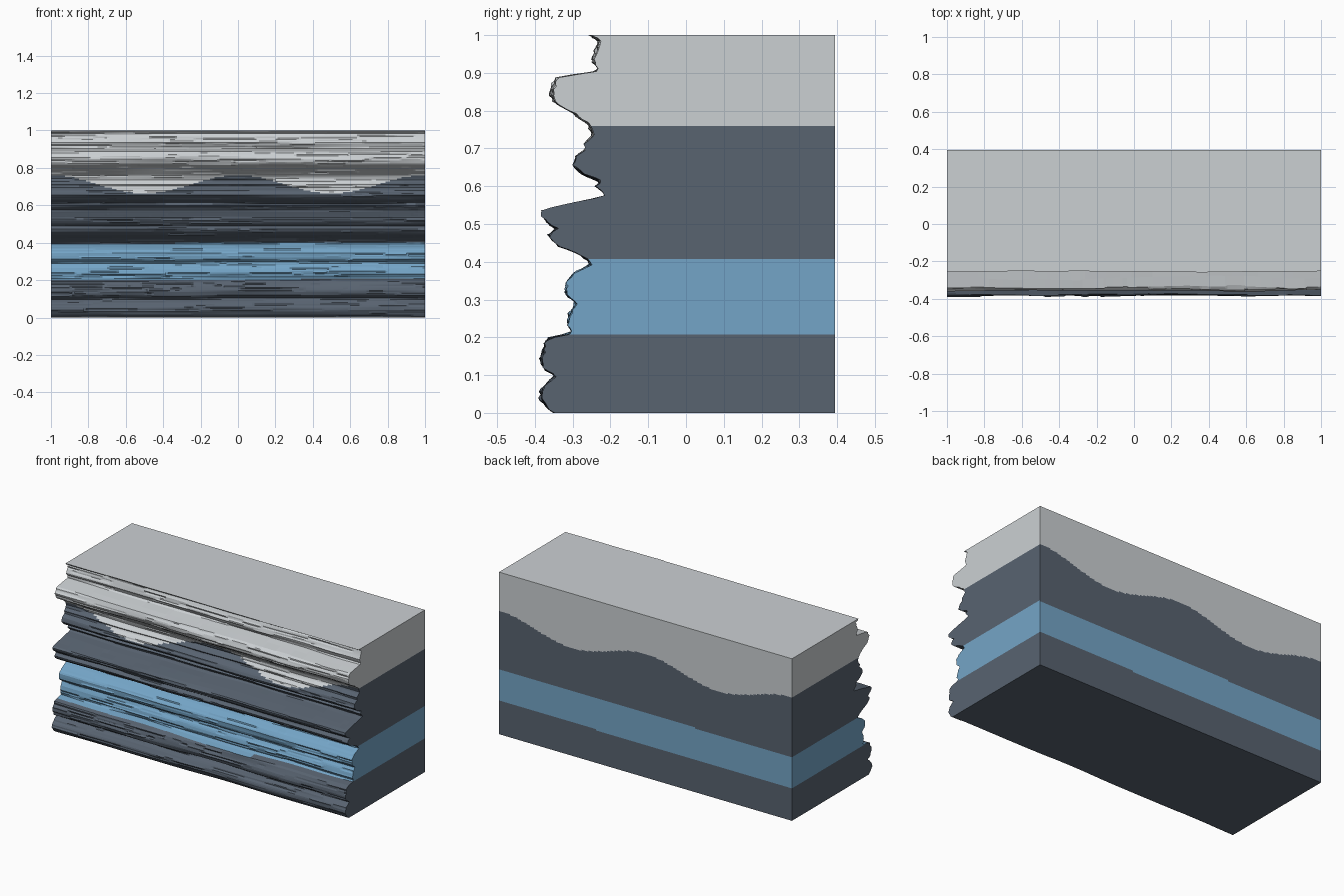
import bpy, bmesh, math, random
from mathutils import Vector, noise

if "Cube" in bpy.data.objects:
    bpy.data.objects.remove(bpy.data.objects["Cube"])

random.seed(4)
NX, NZ = 160, 125
BACK = 0.395

# Weathered cliff profile: (y, z) from the foot to the top
PROFILE = [(-.345, 0), (-.365, .015), (-.382, .04), (-.38, .06), (-.36, .085),
           (-.34, .10), (-.372, .115), (-.383, .14), (-.378, .165), (-.365, .197),
           (-.30, .21), (-.31, .235), (-.303, .265), (-.288, .29), (-.315, .31),
           (-.318, .345), (-.295, .37), (-.245, .395), (-.28, .42), (-.33, .44),
           (-.358, .46), (-.363, .475), (-.34, .485), (-.363, .50), (-.383, .525),
           (-.378, .537), (-.30, .555), (-.21, .572), (-.218, .585), (-.24, .60),
           (-.22, .612), (-.27, .63), (-.298, .655), (-.288, .68), (-.258, .70),
           (-.268, .71), (-.245, .735), (-.255, .76), (-.29, .79), (-.342, .82),
           (-.357, .85), (-.343, .887), (-.228, .905), (-.245, .935),
           (-.235, .965), (-.228, .985), (-.255, 1)]


def profile_y(z):
    z = min(max(z, 0), 1)
    for (y0, z0), (y1, z1) in zip(PROFILE, PROFILE[1:]):
        if z <= z1:
            return y0 + (y1 - y0) * (z - z0) / (z1 - z0)
    return PROFILE[-1][0]


def chip_row():
    """Random flat chips of varying length along one thin layer."""
    row = []
    while len(row) <= NX:
        row += [random.choice((0, 0, random.uniform(-.006, .006)))] * random.randint(3, 26)
    return row


def layer(x, z):
    """Rock layer at a point: 0 dark slate, 1 blue band, 2 pale cap."""
    if z > .713 + .048 * math.cos(2 * math.pi * x):
        return 2
    tilt = .006 * x
    return 1 if .202 + tilt < z < .398 + tilt else 0


def make_material(name, colour):
    mat = bpy.data.materials.new(name)
    mat.diffuse_color = (*colour, 1)
    mat.use_nodes = True
    mat.node_tree.nodes["Principled BSDF"].inputs["Base Color"].default_value = mat.diffuse_color
    return mat


bm = bmesh.new()
xs = [-1 + 2 * i / NX for i in range(NX + 1)]
zs = [j / NZ for j in range(NZ + 1)]

# Eroded front and plain back as matching grids
front, back = [], []
for z in zs:
    chips = chip_row()
    f_row = []
    for i, x in enumerate(xs):
        wander = .009 * noise.noise(Vector((x * 2.5, z * 14, 3.1)))
        shift = .006 * noise.noise(Vector((x * 1.8, z * 3, 9.7)))
        y = max(profile_y(z + shift) + wander + chips[i], -.392)
        f_row.append(bm.verts.new((x, y, z)))
    front.append(f_row)
    back.append([bm.verts.new((x, BACK, z)) for x in xs])

for j in range(NZ):
    f0, f1, b0, b1 = front[j], front[j + 1], back[j], back[j + 1]
    for i in range(NX):
        bm.faces.new((f0[i], f0[i + 1], f1[i + 1], f1[i]))
        bm.faces.new((b0[i + 1], b0[i], b1[i], b1[i + 1]))
    # Sawn ends
    bm.faces.new((f0[NX], b0[NX], b1[NX], f1[NX]))
    bm.faces.new((b0[0], f0[0], f1[0], b1[0]))

# Flat top and bottom
for i in range(NX):
    bm.faces.new((front[NZ][i], front[NZ][i + 1], back[NZ][i + 1], back[NZ][i]))
    bm.faces.new((front[0][i + 1], front[0][i], back[0][i], back[0][i + 1]))

# Colour by rock layer
for face in bm.faces:
    c = face.calc_center_median()
    face.material_index = layer(c.x, c.z)

mesh = bpy.data.meshes.new("layered_cliff")
bm.to_mesh(mesh)
bm.free()
for name, colour in (("dark slate", (.098, .125, .163)),
                     ("blue rock", (.175, .375, .57)),
                     ("pale stone", (.60, .63, .65))):
    mesh.materials.append(make_material(name, colour))
cliff = bpy.data.objects.new("layered_cliff", mesh)
bpy.context.collection.objects.link(cliff)
